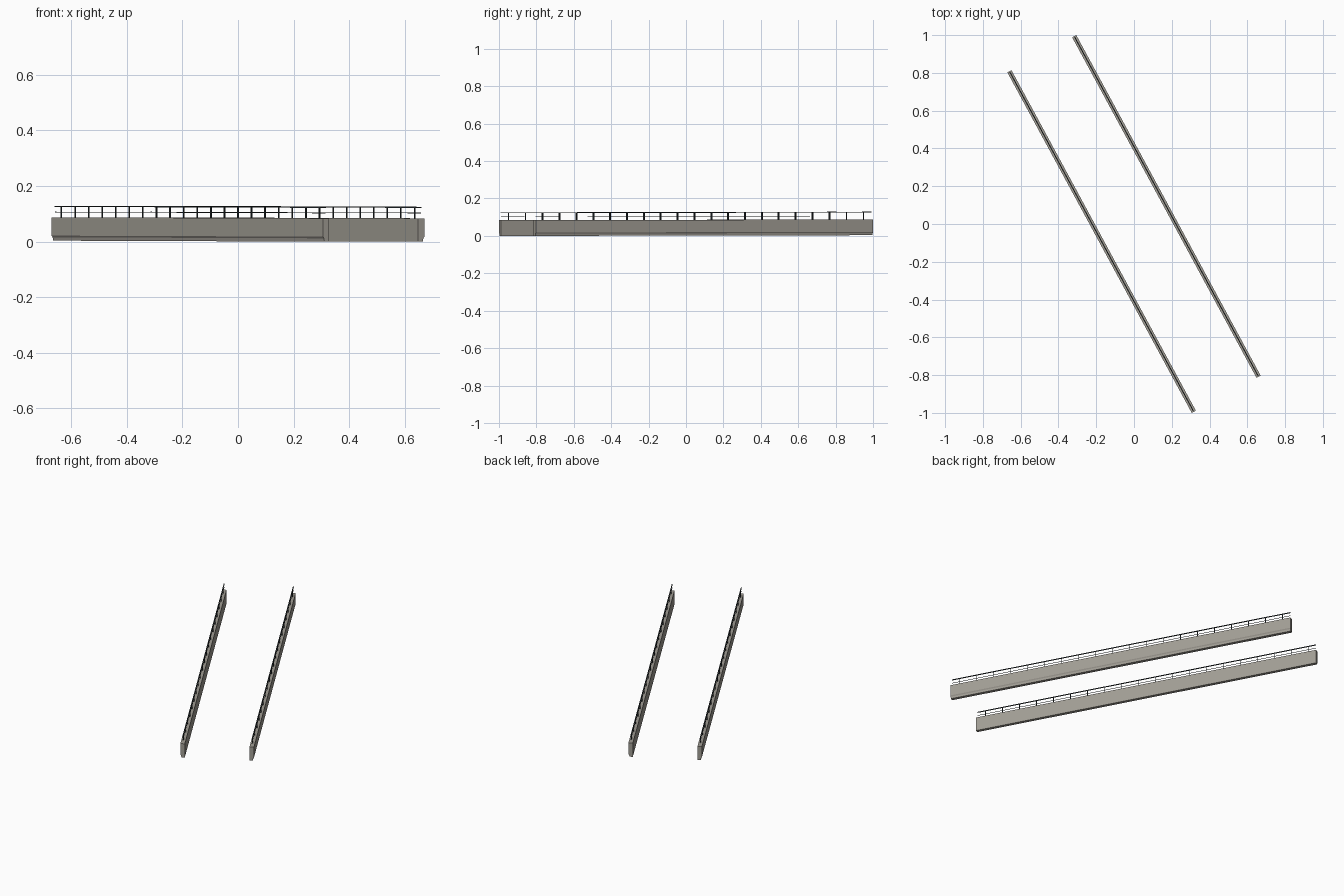
import bpy, bmesh, math
from mathutils import Vector, Matrix

if "Cube" in bpy.data.objects:
    bpy.data.objects.remove(bpy.data.objects["Cube"])

HALF = 1.025      # half length of each parapet
OFF = 0.195       # distance of parapet centreline from the middle
W = 0.0125        # half wall thickness
BAYS = 20
TILT = 0.0018     # slight fall along the length

# local x runs along the bridge, local y across it
FRAME = Matrix.Rotation(math.atan2(-0.879, 0.476), 4, 'Z')


def material(name, col):
    m = bpy.data.materials.new(name)
    m.diffuse_color = (*col, 1)
    m.use_nodes = True
    m.node_tree.nodes["Principled BSDF"].inputs["Base Color"].default_value = m.diffuse_color
    return m


stone = material("concrete", (0.36, 0.34, 0.30))
steel = material("dark_steel", (0.03, 0.04, 0.045))


def finish(bm, name, mat):
    for v in bm.verts:
        v.co.z += TILT * (1 - v.co.x / HALF)
        v.co = FRAME @ v.co
    bmesh.ops.recalc_face_normals(bm, faces=bm.faces)
    me = bpy.data.meshes.new(name)
    bm.to_mesh(me)
    bm.free()
    me.materials.append(mat)
    ob = bpy.data.objects.new(name, me)
    bpy.context.collection.objects.link(ob)


def box(bm, cx, cy, cz, sx, sy, sz):
    bmesh.ops.create_cube(bm, size=1, matrix=Matrix.Translation((cx, cy, cz))
                          @ Matrix.Diagonal((sx, sy, sz, 1)))


for side, label in ((1, "right"), (-1, "left")):
    # wall: section with an undercut along the outer bottom edge
    section = [(-W, 0), (W - 0.006, 0), (W - 0.004, 0.012), (W, 0.018),
               (W, 0.084), (-W, 0.084)]
    bm = bmesh.new()
    face = bm.faces.new([bm.verts.new((-HALF, side * (OFF + y), z)) for y, z in section])
    ext = bmesh.ops.extrude_face_region(bm, geom=[face], use_keep_orig=True)
    moved = [g for g in ext["geom"] if isinstance(g, bmesh.types.BMVert)]
    bmesh.ops.translate(bm, verts=moved, vec=Vector((2 * HALF, 0, 0)))
    finish(bm, label + "_parapet_wall", stone)

    # railing: handrail, thin middle rail, evenly spaced posts
    bm = bmesh.new()
    y = side * OFF
    box(bm, 0, y, 0.1235, 2 * HALF - 0.01, 0.005, 0.004)
    box(bm, 0, y, 0.103, 2 * HALF - 0.01, 0.002, 0.002)
    step = 2 * HALF / BAYS
    for i in range(BAYS):
        box(bm, -HALF + (i + 0.5) * step, y, 0.103, 0.004, 0.004, 0.04)
    finish(bm, label + "_railing", steel)
